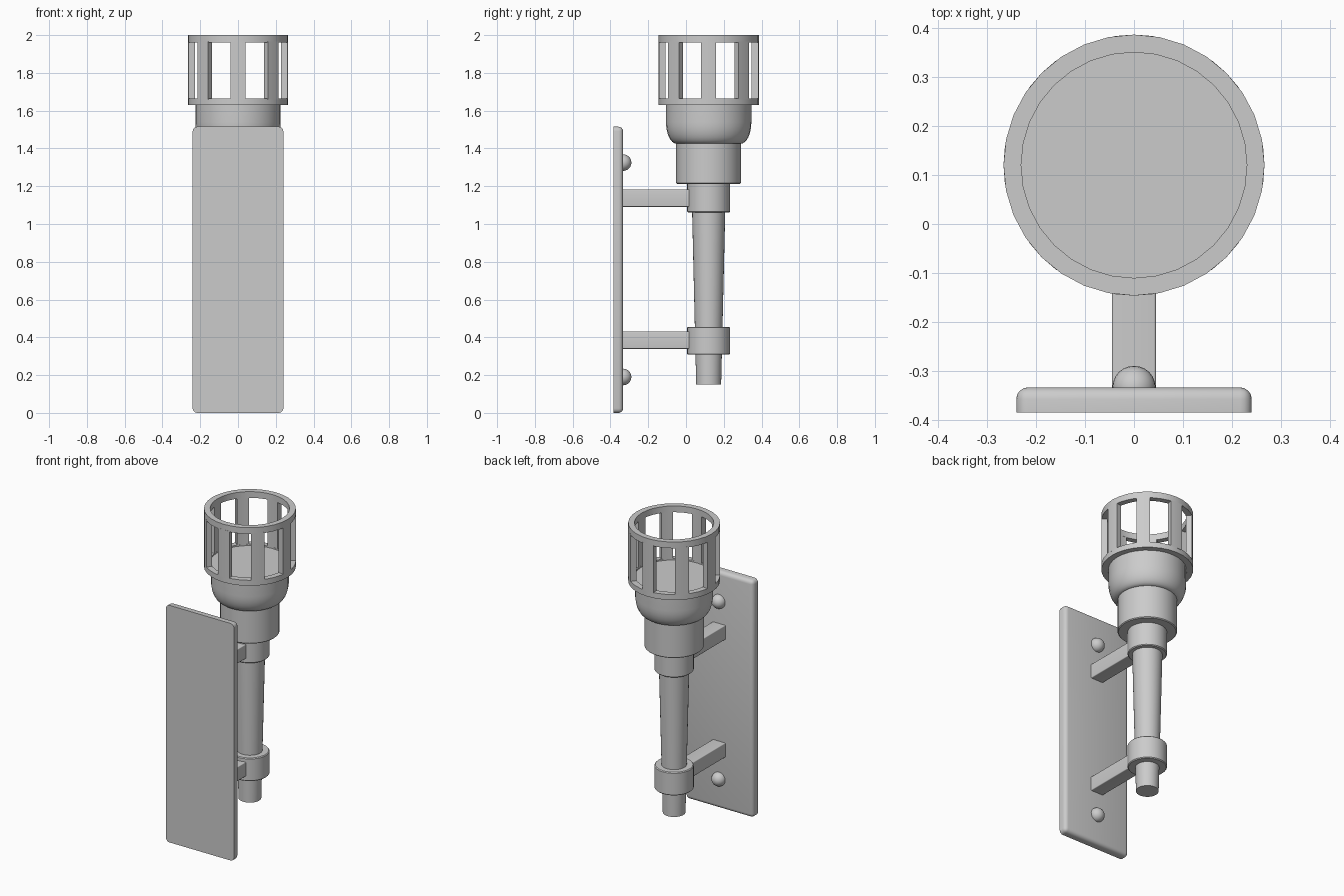
import bpy, bmesh, math

if "Cube" in bpy.data.objects:
    bpy.data.objects.remove(bpy.data.objects["Cube"])

AXIS_Y = 0.12   # torch axis
SIDES = 32


def finish(name, bm, smooth=True):
    bmesh.ops.recalc_face_normals(bm, faces=bm.faces[:])
    me = bpy.data.meshes.new(name)
    bm.to_mesh(me)
    bm.free()
    ob = bpy.data.objects.new(name, me)
    bpy.context.collection.objects.link(ob)
    if smooth:
        bpy.ops.object.select_all(action='DESELECT')
        ob.select_set(True)
        bpy.context.view_layer.objects.active = ob
        bpy.ops.object.shade_smooth_by_angle(angle=math.radians(35))
    return ob


def lathe(name, profile, closed=False, start=0.0, sweep=360.0, steps=SIDES):
    """Sweep an (r, z) profile round the torch axis; caps open ends."""
    bm = bmesh.new()
    full = sweep >= 360
    rings = []
    for i in range(steps if full else steps + 1):
        a = math.radians(start + sweep * i / steps)
        rings.append([bm.verts.new((r * math.cos(a), AXIS_Y + r * math.sin(a), z))
                      for r, z in profile])
    n = len(profile)
    for i in range(steps):
        p, q = rings[i], rings[(i + 1) % len(rings)]
        for j in range(n if closed else n - 1):
            k = (j + 1) % n
            bm.faces.new((p[j], q[j], q[k], p[k]))
    if not closed:
        bm.faces.new([r[0] for r in rings])
        bm.faces.new([r[-1] for r in rings])
    elif not full:
        bm.faces.new(rings[0])
        bm.faces.new(rings[-1])
    return finish(name, bm)


def box(name, lo, hi, bevel, pick):
    bm = bmesh.new()
    bmesh.ops.create_cube(bm, size=1)
    for v in bm.verts:
        v.co = [lo[i] + (v.co[i] + 0.5) * (hi[i] - lo[i]) for i in range(3)]
    edges = [e for e in bm.edges if pick(e)]
    bmesh.ops.bevel(bm, geom=edges, offset=bevel, segments=4, profile=0.5,
                    affect='EDGES')
    return finish(name, bm)


def drum(name, r, z0, z1, b=0.005):
    return lathe(name, [(r - b, z0), (r, z0 + b), (r, z1 - b), (r - b, z1)])


# wall plate: flat back, rounded front edges and corners
box("wall_plate", (-0.24, -0.384, 0), (0.24, -0.333, 1.515), 0.024,
    lambda e: max(v.co.y for v in e.verts) > -0.34)

# brackets and screw heads
for label, z_arm, z_screw in (("lower", 0.385, 0.19), ("upper", 1.137, 1.325)):
    box(label + "_bracket", (-0.045, -0.34, z_arm - 0.046),
        (0.045, 0.04, z_arm + 0.046), 0.005,
        lambda e: abs(e.verts[0].co.y - e.verts[1].co.y) > 0.1)
    bm = bmesh.new()
    bmesh.ops.create_uvsphere(bm, u_segments=24, v_segments=12, radius=0.044)
    bmesh.ops.translate(bm, verts=bm.verts[:], vec=(0, -0.333, z_screw))
    finish(label + "_screw_head", bm)

# tapered handle and its collars
lathe("handle", [(0.066, 0.15), (0.088, 1.08)])
drum("lower_collar", 0.114, 0.308, 0.456)
drum("upper_collar", 0.114, 1.062, 1.23)
drum("neck", 0.172, 1.213, 1.435)

# rounded bowl
bowl = [(0.165, 1.425)]
for i in range(9):
    t = math.radians(90 * i / 8)
    bowl.append((0.17 + 0.056 * math.sin(t), 1.54 - 0.115 * math.cos(t)))
bowl += [(0.226, 1.635)]
lathe("bowl", bowl)

# cage floor, rings and bars
lathe("cage_floor", [(0.245, 1.632), (0.245, 1.655)])
for label, z0, z1 in (("lower", 1.629, 1.664), ("upper", 1.96, 2.0)):
    lathe(label + "_cage_ring",
          [(0.23, z0), (0.266, z0), (0.266, z1), (0.23, z1)], closed=True)
for i in range(8):
    lathe("cage_bar", [(0.23, 1.66), (0.266, 1.66), (0.266, 1.965), (0.23, 1.965)],
          closed=True, start=45 * i - 8.6, sweep=17.2, steps=2)
